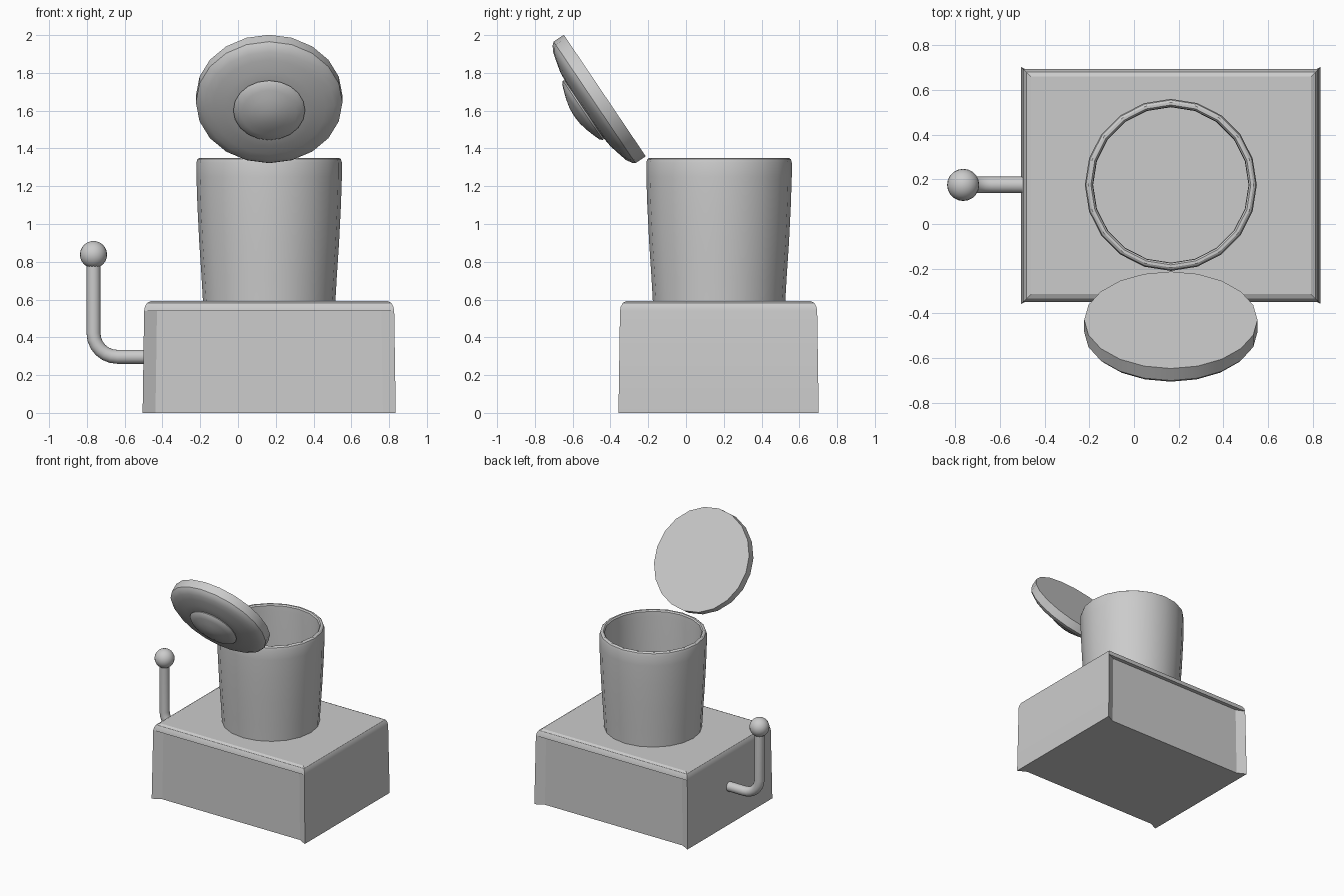
import bpy, bmesh, math
from mathutils import Vector

if "Cube" in bpy.data.objects:
    bpy.data.objects.remove(bpy.data.objects["Cube"])

CX, CY = 0.165, 0.175   # shared axis of base and canister


def finish(name, bm, angle=35):
    bmesh.ops.remove_doubles(bm, verts=bm.verts, dist=0.0005)
    bmesh.ops.recalc_face_normals(bm, faces=bm.faces)
    me = bpy.data.meshes.new(name)
    bm.to_mesh(me)
    bm.free()
    ob = bpy.data.objects.new(name, me)
    bpy.context.collection.objects.link(ob)
    bpy.ops.object.select_all(action='DESELECT')
    ob.select_set(True)
    bpy.context.view_layer.objects.active = ob
    bpy.ops.object.shade_smooth_by_angle(angle=math.radians(angle))
    return ob


def loft(bm, rings, caps=True):
    loops = [[bm.verts.new(p) for p in r] for r in rings]
    n = len(loops[0])
    for a, b in zip(loops, loops[1:]):
        for i in range(n):
            j = (i + 1) % n
            bm.faces.new((a[i], a[j], b[j], b[i]))
    if caps:
        bm.faces.new(loops[0][::-1])
        bm.faces.new(loops[-1])


def lathe(name, profile, segs=20, angle=35):
    bm = bmesh.new()
    ang = [2 * math.pi * i / segs - math.pi / 2 for i in range(segs)]
    loft(bm, [[(r * math.cos(a), r * math.sin(a), z) for a in ang] for r, z in profile])
    return finish(name, bm, angle)


# Base: tapered box, front and back panels set in with angled end strips
def base_ring(hx, hy, notch, z):
    y0, k = 0.1725, hx - 0.068
    pts = [(-hx, -hy), (-k, -hy + notch), (k, -hy + notch), (hx, -hy),
           (hx, hy), (k, hy - notch), (-k, hy - notch), (-hx, hy)]
    return [(CX + x, y0 + y, z) for x, y in pts]


bm = bmesh.new()
loft(bm, [base_ring(0.67, 0.53, 0.036, 0), base_ring(0.662, 0.522, 0.03, 0.54),
          base_ring(0.662, 0.522, 0, 0.54), base_ring(0.658, 0.518, 0, 0.562),
          base_ring(0.647, 0.507, 0, 0.582), base_ring(0.627, 0.487, 0, 0.592)])
finish("base", bm, 24)

# Canister: hollow tapered pot with rounded rim
canister = lathe("canister", [
    (0.35, 0.58), (0.358, 0.72), (0.37, 0.9), (0.38, 1.1), (0.385, 1.25),
    (0.385, 1.325), (0.38, 1.343), (0.37, 1.35), (0.358, 1.35),
    (0.35, 1.34), (0.348, 1.3), (0.348, 0.6)])
canister.location = (CX, CY, 0)

# Lid and its domed knob, tipped open toward the front
lid = lathe("lid", [(0.388, 0), (0.388, 0.065), (0.375, 0.08), (0.345, 0.098),
                    (0.3, 0.11), (0.24, 0.125), (0.18, 0.132)])
knob = lathe("lid_knob", [(0.18, 0.125), (0.19, 0.14), (0.175, 0.154), (0.145, 0.165),
                          (0.1, 0.18), (0.05, 0.192), (0.012, 0.195)])
for ob in (lid, knob):
    ob.location = (CX, -0.43, 1.68)
    ob.rotation_euler = (math.radians(124), 0, 0)

# Lever: bent rod swept along an L-shaped path
LX, LZ, BR, TR = -0.765, 0.297, 0.125, 0.037
path = [(-0.47, LZ, 0)]
for i in range(7):
    t = math.pi / 2 * i / 6
    path.append((LX + BR - BR * math.sin(t), LZ + BR - BR * math.cos(t), t))
path.append((LX, 0.8, math.pi / 2))
rings = []
for x, z, t in path:
    out = Vector((math.sin(t), 0, math.cos(t)))
    rings.append([Vector((x, CY, z)) + out * TR * math.cos(a) + Vector((0, TR * math.sin(a), 0))
                  for a in (2 * math.pi * k / 16 for k in range(16))])
bm = bmesh.new()
loft(bm, rings)
finish("lever_rod", bm)

# Lever ball
bm = bmesh.new()
bmesh.ops.create_uvsphere(bm, u_segments=20, v_segments=12, radius=0.072)
finish("lever_ball", bm).location = (LX, CY, 0.838)
